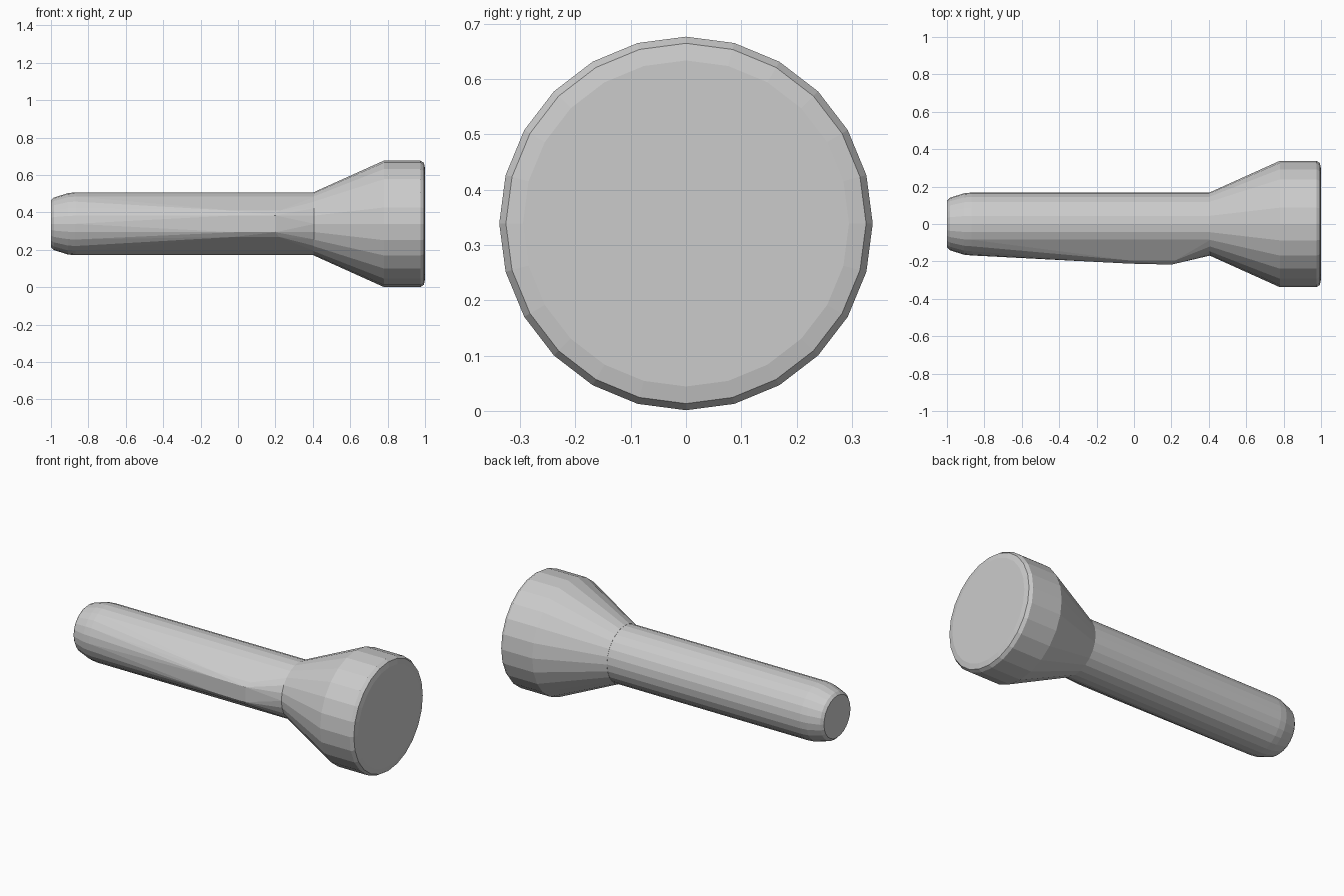
import bpy, bmesh
from math import sin, cos, pi

if "Cube" in bpy.data.objects:
    bpy.data.objects.remove(bpy.data.objects["Cube"])

CZ = 0.339  # height of the long axis


def hull_part(name, profile, sides, extra=()):
    """Closed faceted hull around rings (x, radius) plus extra points."""
    bm = bmesh.new()
    for x, r in profile:
        for i in range(sides):
            a = 2 * pi * i / sides
            bm.verts.new((x, r * sin(a), CZ + r * cos(a)))
    for p in extra:
        bm.verts.new(p)
    res = bmesh.ops.convex_hull(bm, input=bm.verts[:])
    loose = [v for v in bm.verts if not v.link_faces]
    bmesh.ops.delete(bm, geom=loose, context='VERTS')
    bmesh.ops.dissolve_limit(bm, angle_limit=0.01, verts=bm.verts[:], edges=bm.edges[:])
    bmesh.ops.recalc_face_normals(bm, faces=bm.faces[:])
    mesh = bpy.data.meshes.new(name)
    bm.to_mesh(mesh)
    bm.free()
    obj = bpy.data.objects.new(name, mesh)
    bpy.context.collection.objects.link(obj)
    return obj


# Handle tube with rounded tail; the raised switch blends into its front side
switch = [(x, y, CZ + dz)
          for x, y in ((-0.02, -0.212), (0.2, -0.217))
          for dz in (-0.045, 0.045)]
switch += [(x, -0.195, CZ + dz) for x in (-0.02, 0.22) for dz in (-0.07, 0.07)]
hull_part("handle",
          [(-1.0, 0.125), (-0.985, 0.14), (-0.91, 0.164), (-0.87, 0.168), (0.41, 0.168)],
          24, switch)

# Flared lamp head with a bevelled front rim
hull_part("lamp_head",
          [(0.405, 0.169), (0.78, 0.338), (0.975, 0.338), (0.994, 0.326), (1.0, 0.295)],
          24)
